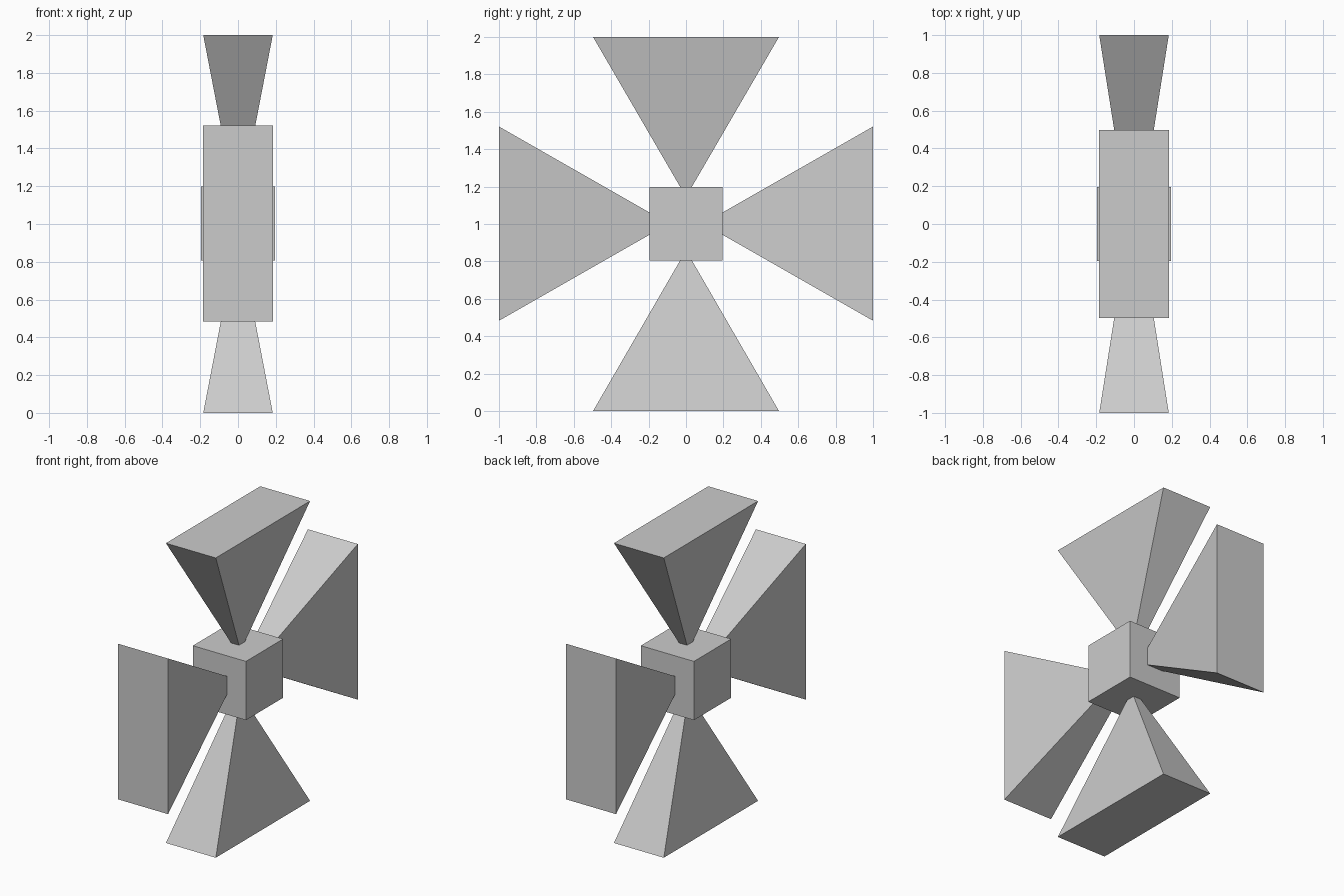
import bpy, bmesh
from math import pi
from mathutils import Matrix

if "Cube" in bpy.data.objects:
    bpy.data.objects.remove(bpy.data.objects["Cube"])

HUB = 0.196      # hub half size
CENTRE = 1.002   # hub height


def add_object(name, bm, matrix):
    bmesh.ops.recalc_face_normals(bm, faces=bm.faces)
    bm.transform(matrix)
    mesh = bpy.data.meshes.new(name)
    bm.to_mesh(mesh)
    bm.free()
    obj = bpy.data.objects.new(name, mesh)
    bpy.context.collection.objects.link(obj)
    return obj


def blade(name, angle, length, tip, end):
    """Four-sided blade widening outwards; tip and end are (x, y) half sizes."""
    bm = bmesh.new()
    bmesh.ops.create_cube(bm, size=2)
    for v in bm.verts:
        outer = v.co.z > 0
        hx, hy = end if outer else tip
        v.co = (v.co.x * hx, v.co.y * hy, length if outer else HUB)
    turn = Matrix.Rotation(angle, 4, 'X')
    return add_object(name, bm, Matrix.Translation((0, 0, CENTRE)) @ turn)


# Central cube
bm = bmesh.new()
bmesh.ops.create_cube(bm, size=HUB * 2)
add_object("hub", bm, Matrix.Translation((0, 0, CENTRE)))

# Upright pair of blades with narrow tips
narrow, broad = (0.029, 0.031), (0.184, 0.497)
blade("top_blade", 0, 2 - CENTRE, narrow, broad)
blade("bottom_blade", pi, CENTRE, narrow, broad)

# Sideways pair with blunter tips
blunt, wide = (0.057, 0.06), (0.184, 0.519)
blade("front_blade", pi / 2, 1.0, blunt, wide)
blade("back_blade", -pi / 2, 1.0, blunt, wide)
